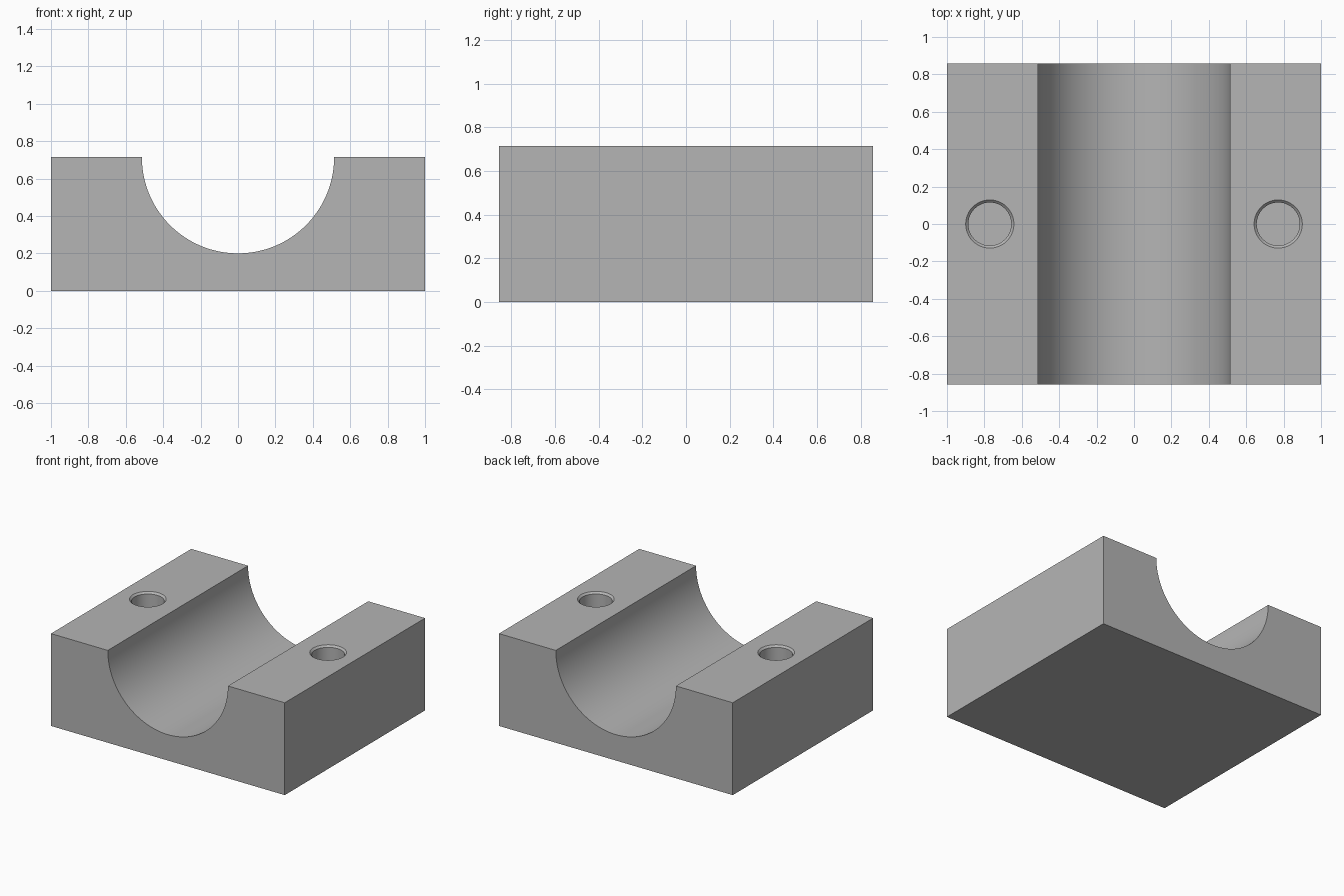
import bpy
import bmesh
import math

# Remove the default cube
cube = bpy.data.objects.get("Cube")
if cube:
    bpy.data.objects.remove(cube, do_unlink=True)

WIDTH, DEPTH, HEIGHT = 2.0, 1.714, 0.714
BORE_RADIUS = 0.514
HOLE_X, HOLE_RADIUS, HOLE_DEPTH, CHAMFER = 0.771, 0.115, 0.5, 0.014

grey = bpy.data.materials.new("plain_grey")
grey.use_nodes = True
colour = (0.46, 0.46, 0.46, 1)
grey.diffuse_color = colour
grey.node_tree.nodes["Principled BSDF"].inputs["Base Color"].default_value = colour


def make_object(name, bm):
    bmesh.ops.recalc_face_normals(bm, faces=bm.faces)
    mesh = bpy.data.meshes.new(name)
    bm.to_mesh(mesh)
    bm.free()
    mesh.materials.append(grey)
    obj = bpy.data.objects.new(name, mesh)
    bpy.context.collection.objects.link(obj)
    return obj


def saddle_block():
    """Block outline with a half-round channel, extruded front to back."""
    steps = 64
    outline = [(-WIDTH / 2, HEIGHT), (-WIDTH / 2, 0), (WIDTH / 2, 0), (WIDTH / 2, HEIGHT)]
    for i in range(steps + 1):
        a = math.pi * i / steps
        outline.append((BORE_RADIUS * math.cos(a), HEIGHT - BORE_RADIUS * math.sin(a)))
    bm = bmesh.new()
    face = bm.faces.new([bm.verts.new((x, -DEPTH / 2, z)) for x, z in outline])
    ext = bmesh.ops.extrude_face_region(bm, geom=[face])
    moved = [v for v in ext["geom"] if isinstance(v, bmesh.types.BMVert)]
    bmesh.ops.translate(bm, verts=moved, vec=(0, DEPTH, 0))
    return make_object("saddle_block", bm)


def hole_cutter(x):
    """Blind round hole with a chamfered mouth, as a stack of rings."""
    lift = 0.05
    profile = [(HOLE_RADIUS, HEIGHT - HOLE_DEPTH), (HOLE_RADIUS, HEIGHT - CHAMFER),
               (HOLE_RADIUS + CHAMFER, HEIGHT), (HOLE_RADIUS + CHAMFER, HEIGHT + lift)]
    n = 48
    bm = bmesh.new()
    rings = [[bm.verts.new((x + r * math.cos(math.tau * i / n),
                            r * math.sin(math.tau * i / n), z)) for i in range(n)]
             for r, z in profile]
    for low, high in zip(rings, rings[1:]):
        for i in range(n):
            j = (i + 1) % n
            bm.faces.new((low[i], low[j], high[j], high[i]))
    bm.faces.new(rings[0])
    bm.faces.new(rings[-1])
    cutter = make_object("bolt_hole_cutter", bm)
    cutter.hide_render = True
    return cutter


block = saddle_block()
bpy.ops.object.select_all(action="DESELECT")
block.select_set(True)
bpy.context.view_layer.objects.active = block

# Bolt holes, one in each shoulder
for side in (-1, 1):
    cutter = hole_cutter(side * HOLE_X)
    cut = block.modifiers.new("bolt_hole", "BOOLEAN")
    cut.operation = "DIFFERENCE"
    cut.solver = "EXACT"
    cut.object = cutter
    bpy.ops.object.modifier_apply(modifier=cut.name)
    bpy.data.objects.remove(cutter, do_unlink=True)

bpy.ops.object.shade_smooth_by_angle(angle=math.radians(30))
